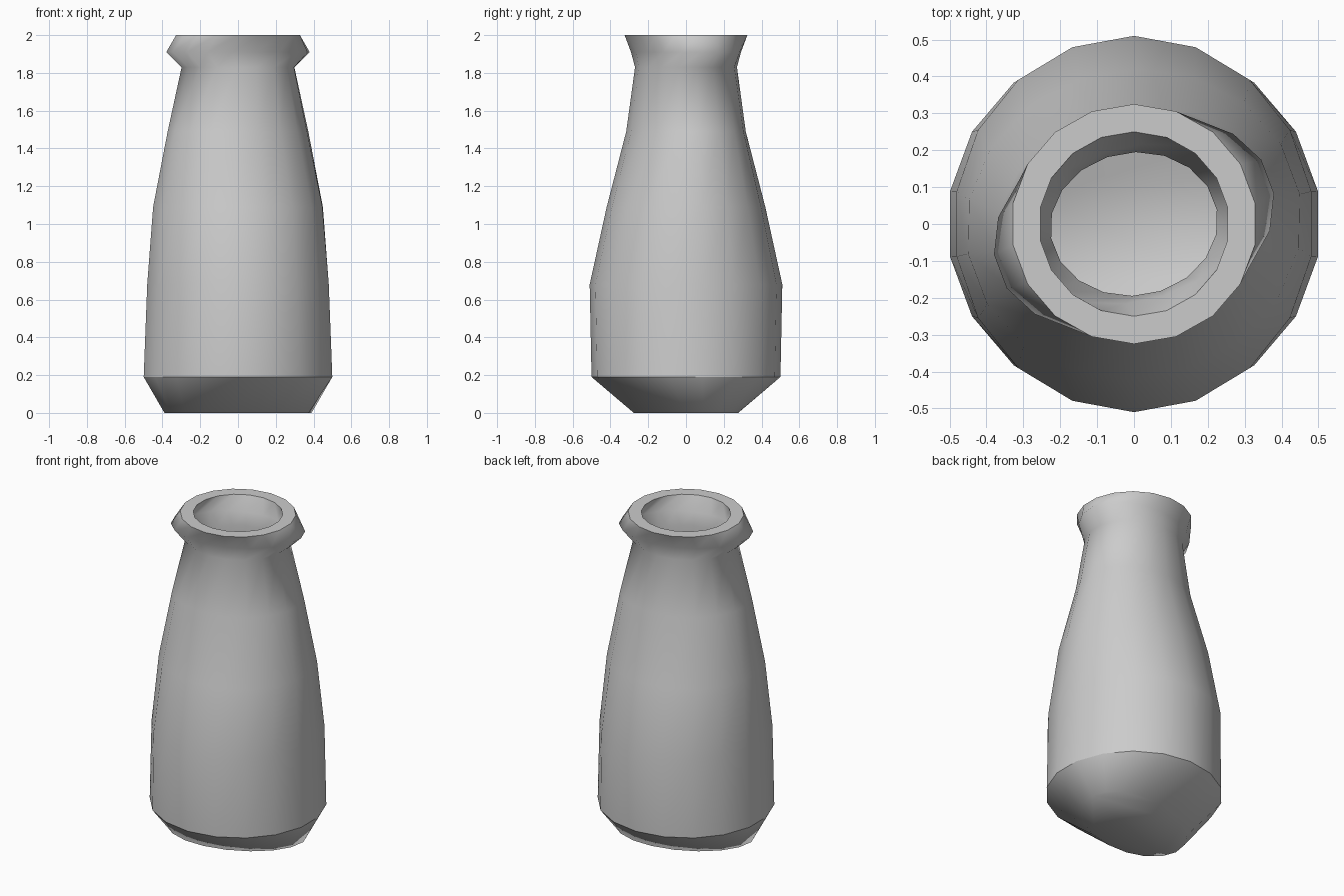
import bpy, bmesh, math

if "Cube" in bpy.data.objects:
    bpy.data.objects.remove(bpy.data.objects["Cube"])

SIDES = 18
WALL = 0.075

# Sections: z, half width x, half width y, skew (leans the oval's long axis), hard edge
SECTIONS = [
    (0.00, 0.39, 0.28, 0.030, False),   # base
    (0.19, 0.507, 0.50, 0.0, True),     # foot edge
    (0.68, 0.488, 0.51, 0.0, False),    # belly
    (1.09, 0.455, 0.42, 0.007, False),
    (1.49, 0.375, 0.317, 0.014, False), # shoulder
    (1.83, 0.302, 0.27, 0.004, False),  # neck
    (1.91, 0.381, 0.293, 0.022, False), # two-sided lip
    (2.00, 0.333, 0.325, 0.0, True),    # rim
]


def oval_ring(bm, z, hx, hy, skew):
    """Leaning oval: the symmetric square root of its shape matrix applied to a circle."""
    a, b = hx * hx, hy * hy
    s = math.sqrt(a * b - skew * skew)
    t = math.sqrt(a + b + 2 * s)
    ring = []
    for i in range(SIDES):
        ang = math.pi / 2 + 2 * math.pi * i / SIDES
        c, d = math.cos(ang), math.sin(ang)
        ring.append(bm.verts.new((((a + s) * c + skew * d) / t,
                                  (skew * c + (b + s) * d) / t, z)))
    return ring


def inner(section):
    """The same section moved inward by the wall thickness."""
    z, hx, hy, skew, hard = section
    ix, iy = hx - WALL, hy - WALL
    z = WALL if z == 0 else z + 0.02 if z < 0.3 else z
    return z, ix, iy, skew * ix * iy / (hx * hy), hard


bm = bmesh.new()
profile = SECTIONS + [inner(s) for s in reversed(SECTIONS)]
rings = [oval_ring(bm, *s[:4]) for s in profile]

# Outer wall, rim and inner wall as one loft
for lo, hi in zip(rings, rings[1:]):
    for i in range(SIDES):
        j = (i + 1) % SIDES
        bm.faces.new((lo[i], lo[j], hi[j], hi[i]))

# Underside and inside floor
bm.faces.new(rings[0][::-1])
bm.faces.new(rings[-1])
bmesh.ops.recalc_face_normals(bm, faces=bm.faces[:])

# Smooth shading with hard rim and foot edges
for f in bm.faces:
    f.smooth = True
for ring, section in zip(rings, profile):
    if section[4]:
        for i in range(SIDES):
            bm.edges.get((ring[i], ring[(i + 1) % SIDES])).smooth = False

mesh = bpy.data.meshes.new("vase")
bm.to_mesh(mesh)
bm.free()
bpy.context.collection.objects.link(bpy.data.objects.new("vase", mesh))
